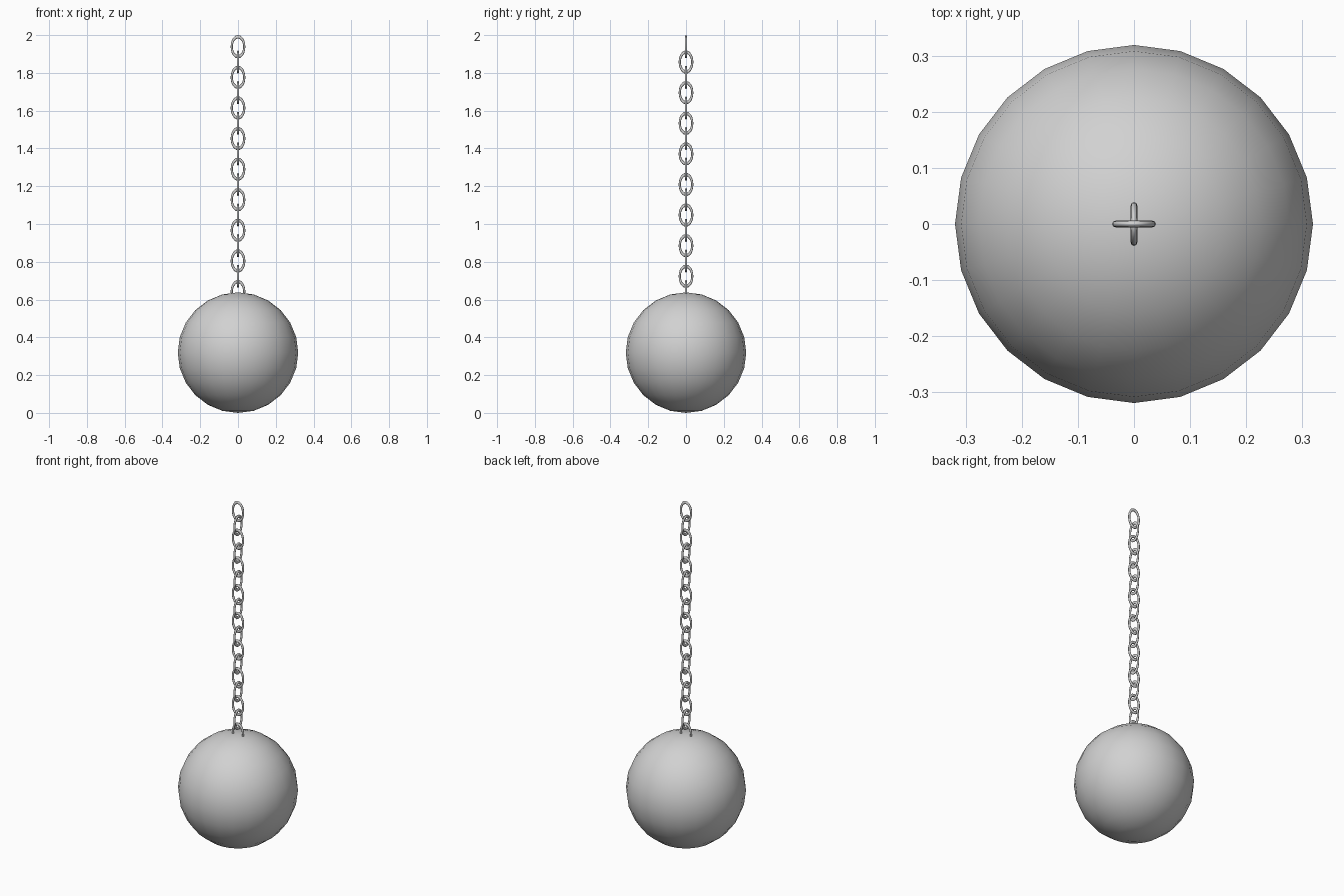
import bpy
import math

cube = bpy.data.objects.get("Cube")
if cube:
    bpy.data.objects.remove(cube, do_unlink=True)

BALL_R = 0.319
LINK_PITCH = 0.081
LINK_COUNT = 17
WIRE_R = 0.0058
LINK_R = 0.039 - WIRE_R
LINK_STRETCH = 1.58
TOP_Z = 2 - 0.039 * LINK_STRETCH

iron = bpy.data.materials.new("grey_iron")
iron.use_nodes = True
iron.diffuse_color = (0.64, 0.64, 0.64, 1)
iron.node_tree.nodes["Principled BSDF"].inputs["Base Color"].default_value = iron.diffuse_color


def finish(name):
    """Name the active object, give it the metal and smooth it."""
    obj = bpy.context.object
    obj.name = name
    obj.data.materials.append(iron)
    bpy.ops.object.shade_smooth()
    return obj


# Heavy ball resting on the ground
bpy.ops.mesh.primitive_uv_sphere_add(segments=24, ring_count=12, radius=BALL_R,
                                     location=(0, 0, BALL_R))
finish("ball")

# Chain of oval links, each a quarter turn from the one above;
# the lowest is half sunk into the ball
for i in range(LINK_COUNT):
    bpy.ops.mesh.primitive_torus_add(
        major_segments=24, minor_segments=8, major_radius=LINK_R, minor_radius=WIRE_R,
        location=(0, 0, TOP_Z - i * LINK_PITCH),
        rotation=(math.pi / 2, 0, (i % 2) * math.pi / 2))
    link = finish(f"chain_link_{i + 1}")
    link.scale.y = LINK_STRETCH
